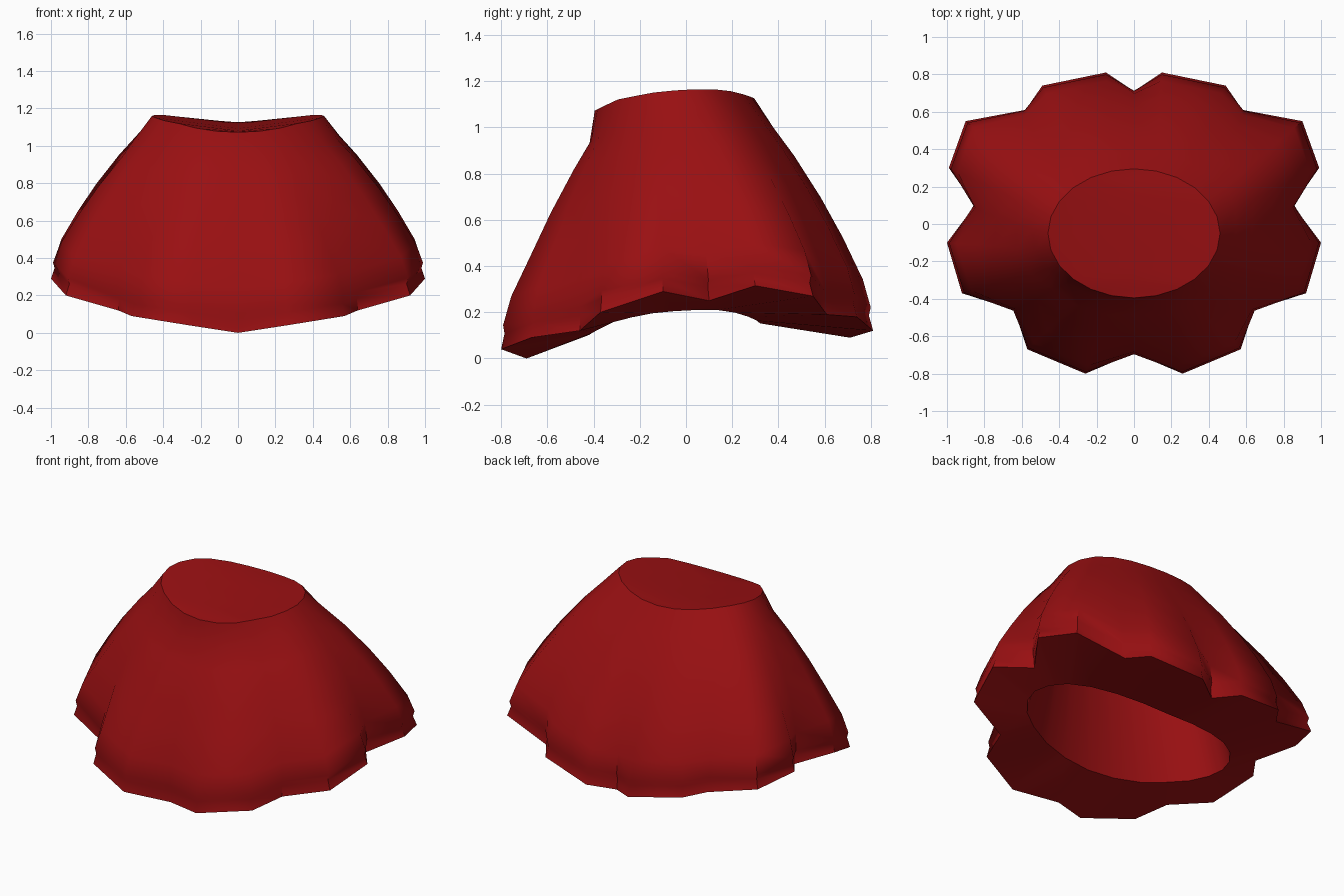
import bpy, bmesh, math

if "Cube" in bpy.data.objects:
    bpy.data.objects.remove(bpy.data.objects["Cube"])

red = bpy.data.materials.new("deep_red")
red.diffuse_color = (0.32, 0.005, 0.006, 1)
red.use_nodes = True
red.node_tree.nodes["Principled BSDF"].inputs["Base Color"].default_value = red.diffuse_color

# Half of the scalloped hem, from back centre to front centre
HALF = [(0, .71, .09), (.15, .81, .12), (.49, .74, .18), (.58, .61, .19),
        (.90, .55, .27), (.99, .30, .315), (.85, .10, .25), (1.0, -.10, .29),
        (.92, -.37, .20), (.64, -.46, .12), (.57, -.67, .09), (.26, -.80, .04),
        (0, -.69, 0)]
HEM = HALF + [(-x, y, z) for x, y, z in HALF[11:0:-1]]
N = len(HEM)

# Cloth profile: height fraction, inward fraction, extra inward at the front
ROWS = [(0, 0, 0), (.065, .035, 0), (.10, .02, 0), (.22, .085, .02),
        (.40, .25, .07), (.57, .43, .09), (.75, .65, .11), (.87, .82, .12), (1, 1, 0)]
# Saddle height along y
SADDLE = [(-.43, 1.05), (-.40, 1.07), (-.30, 1.12), (-.15, 1.15), (0, 1.165),
          (.15, 1.165), (.23, 1.15), (.30, 1.125), (.35, 1.08)]


def saddle(y):
    for (a, p), (b, q) in zip(SADDLE, SADDLE[1:]):
        if y <= b:
            return p + (q - p) * (y - a) / (b - a)
    return SADDLE[-1][1]


def lerp(a, b, t):
    return a + (b - a) * t


def oval(i, a, b, drop=0.0):
    """Point on a saddle-shaped oval ring."""
    ang = 2 * math.pi * i / N
    x, y = a * math.sin(ang), -.05 + b * math.cos(ang)
    return (x, y, saddle(y) - drop)


def bridge(bm, low, high):
    for i in range(N):
        j = (i + 1) % N
        bm.faces.new((low[i], low[j], high[j], high[i]))


def finish(bm, name, angle):
    me = bpy.data.meshes.new(name)
    bm.to_mesh(me)
    bm.free()
    ob = bpy.data.objects.new(name, me)
    bpy.context.collection.objects.link(ob)
    me.materials.append(red)
    bpy.ops.object.select_all(action='DESELECT')
    ob.select_set(True)
    bpy.context.view_layer.objects.active = ob
    bpy.ops.object.shade_smooth_by_angle(angle=math.radians(angle))


# Fluted skirt with closed waist, thick underside and inner tube
bm = bmesh.new()
rings = []
for t, s, extra in ROWS:
    ring = []
    for i in range(N):
        hx, hy, hz = HEM[i]
        if i % 3 == 0:  # the folds soften upwards
            p, q = HEM[i - 1], HEM[(i + 1) % N]
            f = min(1, t * 1.6) * .7
            hx, hy = lerp(hx, (p[0] + q[0]) / 2, f), lerp(hy, (p[1] + q[1]) / 2, f)
        rx, ry, rz = oval(i, .46, .345)
        front = max(0, -math.cos(2 * math.pi * i / N))
        k = s + extra * front
        ring.append(bm.verts.new((lerp(hx, rx, k), lerp(hy, ry, k), lerp(hz, rz, t))))
    rings.append(ring)
for a, b in zip(rings, rings[1:]):
    bridge(bm, a, b)

# Waist cap, dipping along its centre line
rim = rings[-1]
back, fore = rim[0], rim[N // 2]
mid = [back]
for i in range(1, N // 2):
    y = rim[i].co.y
    f = (y - fore.co.y) / (back.co.y - fore.co.y)
    mid.append(bm.verts.new((0, y, lerp(fore.co.z, back.co.z, f))))
mid.append(fore)
for i in range(N // 2):
    for side in (1, -1):
        quad = [mid[i], rim[side * i], rim[side * (i + 1)], mid[i + 1]]
        bm.faces.new(list(dict.fromkeys(quad)))

# Underside band and tube
hole = [bm.verts.new(oval(i, .72, .37, .955)) for i in range(N)]
inner = [bm.verts.new(oval(i, .45, .335, .02)) for i in range(N)]
bridge(bm, hole, rings[0])
bridge(bm, inner, hole)
bmesh.ops.recalc_face_normals(bm, faces=bm.faces)
finish(bm, "skirt", 50)
